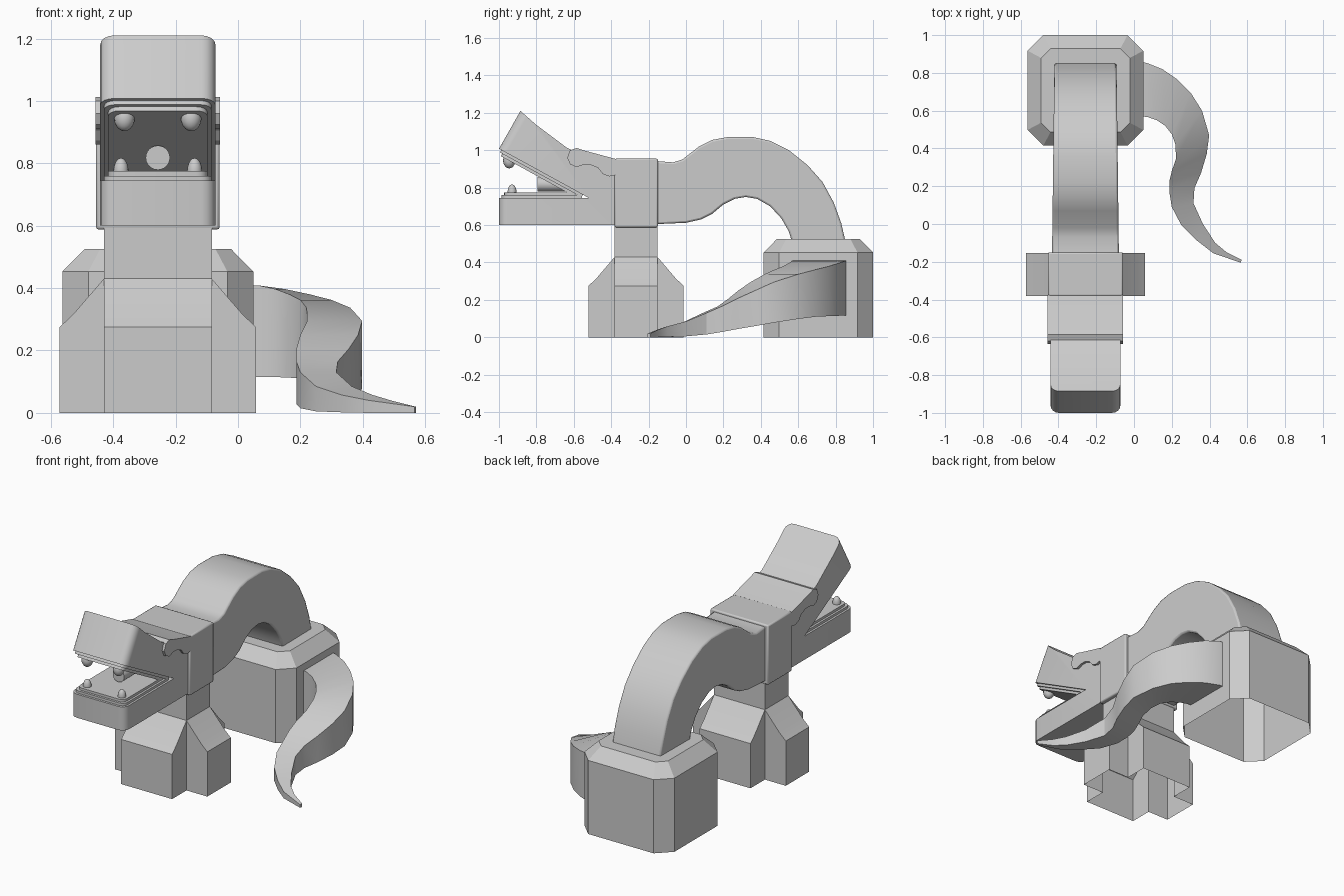
import bpy, bmesh, math
from mathutils import Vector

if "Cube" in bpy.data.objects:
    bpy.data.objects.remove(bpy.data.objects["Cube"])

CX = -0.257  # centre line of the body


def loft(name, rings, rounds=(), radius=0.045, drop=None, bevel=0):
    """Skin equal-length point rings, cap the ends; round chosen cap edges; drop open faces."""
    bm = bmesh.new()
    vs = [[bm.verts.new(p) for p in r] for r in rings]
    n = len(vs[0])
    for a, b in zip(vs, vs[1:]):
        for i in range(n):
            bm.faces.new((a[i], a[(i + 1) % n], b[(i + 1) % n], b[i]))
    bm.faces.new(vs[0])
    bm.faces.new(vs[-1])
    bmesh.ops.recalc_face_normals(bm, faces=bm.faces)
    edges = [bm.edges.get((r[i], r[(i + 1) % n])) for i in rounds for r in (vs[0], vs[-1])]
    if edges:
        bmesh.ops.bevel(bm, geom=edges, offset=radius, segments=4, profile=0.5, affect='EDGES')
    if drop:
        gone = [f for f in bm.faces if drop(f.calc_center_median())]
        bmesh.ops.delete(bm, geom=gone, context='FACES')
    me = bpy.data.meshes.new(name)
    bm.to_mesh(me)
    bm.free()
    ob = bpy.data.objects.new(name, me)
    bpy.context.collection.objects.link(ob)
    if bevel:
        m = ob.modifiers.new("edge", 'BEVEL')
        m.width, m.segments, m.limit_method, m.angle_limit = bevel, 2, 'ANGLE', math.radians(40)
    return ob


def prism(name, pts, half, **kw):
    """Side profile (y, z) extruded across the body."""
    return loft(name, [[(CX + s * half, y, z) for y, z in pts] for s in (-1, 1)], **kw)


def octagon(x0, x1, y0, y1, c, z):
    return [(x0 + c, y0, z), (x1 - c, y0, z), (x1, y0 + c, z), (x1, y1 - c, z),
            (x1 - c, y1, z), (x0 + c, y1, z), (x0, y1 - c, z), (x0, y0 + c, z)]


# rear block, open underneath
loft("rear_block", [octagon(-0.563, 0.049, 0.415, 1.0, 0.083, 0),
                    octagon(-0.563, 0.049, 0.415, 1.0, 0.083, 0.453),
                    octagon(-0.492, -0.022, 0.486, 0.929, 0.05, 0.525)],
     drop=lambda c: c.z < 0.001)

# arched neck
neck_top = [(-0.16, 0.942), (-0.07, 0.935), (-0.02, 0.95), (0.07, 1.02), (0.14, 1.055),
            (0.22, 1.07), (0.36, 1.07), (0.45, 1.05), (0.55, 1.0), (0.65, 0.92),
            (0.73, 0.83), (0.79, 0.72), (0.83, 0.61), (0.852, 0.515)]
neck_under = [(0.565, 0.515), (0.55, 0.565), (0.51, 0.635), (0.45, 0.70), (0.38, 0.74), (0.32, 0.75),
              (0.26, 0.74), (0.2, 0.71), (0.14, 0.66), (0.08, 0.63), (0, 0.612), (-0.16, 0.605)]
neck = prism("neck", neck_top + neck_under, 0.175, bevel=0.01)
for v in neck.data.vertices:  # slight taper to the rear
    v.co.x = CX + (v.co.x - CX) * (1 - 0.07 * v.co.y)

# collar
prism("collar", [(-0.382, 0.588), (-0.15, 0.588), (-0.15, 0.955), (-0.382, 0.955)], 0.198, bevel=0.008)

# head with open jaws
prism("head", [(-0.37, 0.6), (-1.0, 0.6), (-1.0, 0.745), (-0.52, 0.745), (-1.0, 1.008),
               (-0.885, 1.21), (-0.8, 1.135), (-0.72, 1.075), (-0.64, 1.015), (-0.58, 0.985),
               (-0.37, 0.94)], 0.185, rounds=(1, 4))

# hinge band across the back of the head
prism("jaw_hinge", [(-0.55, 1.0), (-0.585, 1.012), (-0.62, 1.0), (-0.635, 0.96), (-0.62, 0.925),
                    (-0.585, 0.91), (-0.55, 0.922), (-0.51, 0.922), (-0.47, 0.905),
                    (-0.445, 0.873), (-0.41, 0.86), (-0.375, 0.868), (-0.375, 0.953)], 0.2)

# stepped gums on both jaws
apex = Vector((-0.52, 0.745))
upper = (Vector((-1.0, 1.008)) - apex)
for jaw, d, n, length in (("lower", Vector((-1, 0)), Vector((0, 1)), 0.48),
                          ("upper", upper.normalized(), Vector((upper.y, -upper.x)).normalized() * -1, upper.length)):
    if jaw == "upper" and n.y > 0:
        n = -n
    for k in (1, 2):
        s0, s1 = 0.035 * k, length - 0.014 * k
        pts = [apex + d * s0 - n * 0.005, apex + d * s1 - n * 0.005,
               apex + d * s1 + n * 0.015 * k, apex + d * s0 + n * 0.015 * k]
        prism(f"{jaw}_gum_{k}", pts, 0.185 - 0.013 * k, rounds=(1,), radius=0.035)

# teeth
for tooth, dx, y, z, r, h in (("upper_tooth", 0.107, -0.945, 0.945, 0.033, 0.042),
                              ("lower_tooth", 0.118, -0.93, 0.775, 0.024, 0.042)):
    for s in (-1, 1):
        bpy.ops.mesh.primitive_uv_sphere_add(segments=16, ring_count=10, location=(CX + s * dx, y, z))
        ob = bpy.context.object
        ob.name = tooth
        ob.scale = (r, r, h)

# mouth tube
bpy.ops.mesh.primitive_cylinder_add(vertices=24, radius=0.039, depth=0.28,
                                    location=(CX, -0.655, 0.818), rotation=(math.pi / 2, 0, 0))
bpy.context.object.name = "mouth_tube"

# front leg: post above four flared feet, open underneath
HX, HY, CY = 0.173, 0.114, -0.267
loft("leg_post", [[(CX + a * HX, CY + b * HY, z) for a, b in ((-1, -1), (1, -1), (1, 1), (-1, 1))]
                  for z in (0.43, 0.6)], drop=lambda c: c.z < 0.44)


def foot(name, inner, outer, half, along_x, s):
    prof = [(inner, 0), (outer, 0), (outer, 0.275), (outer - 0.3 * (outer - inner), 0.315), (inner, 0.43)]
    rings = [[(CX + s * r, CY + t, z) if along_x else (CX + t, CY + s * r, z) for r, z in prof]
             for t in (-half, half)]
    loft(name, rings, drop=lambda c: c.z < 0.001 or
         abs((c.x - CX) if along_x else (c.y - CY)) < inner + 0.001)


for s in (-1, 1):
    foot("side_foot", HX, 0.315, HY, True, s)
    foot("end_foot", HY, 0.254, HX, False, s)

# curling tail: outer xy, inner xy, bottom z, top z
tail = [(0.03, 0.86, 0.03, 0.57, 0.115, 0.41), (0.07, 0.852, 0.07, 0.567, 0.115, 0.408),
        (0.15, 0.82, 0.12, 0.55, 0.115, 0.397), (0.23, 0.765, 0.165, 0.52, 0.113, 0.38),
        (0.30, 0.695, 0.2, 0.475, 0.11, 0.362), (0.36, 0.6, 0.22, 0.42, 0.098, 0.337),
        (0.398, 0.47, 0.222, 0.345, 0.078, 0.295), (0.385, 0.37, 0.2, 0.28, 0.06, 0.25),
        (0.355, 0.27, 0.187, 0.225, 0.043, 0.205), (0.32, 0.19, 0.187, 0.17, 0.028, 0.165),
        (0.315, 0.11, 0.2, 0.09, 0.015, 0.13), (0.365, 0.0, 0.25, -0.005, 0.005, 0.085),
        (0.43, -0.1, 0.33, -0.085, 0.002, 0.058), (0.49, -0.15, 0.42, -0.155, 0, 0.04),
        (0.57, -0.19, 0.565, -0.205, 0, 0.02)]
loft("tail", [[(a, b, lo), (a, b, hi), (c, d, hi), (c, d, lo)] for a, b, c, d, lo, hi in tail])

# smooth shading on curved runs, crisp edges elsewhere
bpy.ops.object.select_all(action='SELECT')
bpy.ops.object.shade_smooth_by_angle(angle=math.radians(26))
